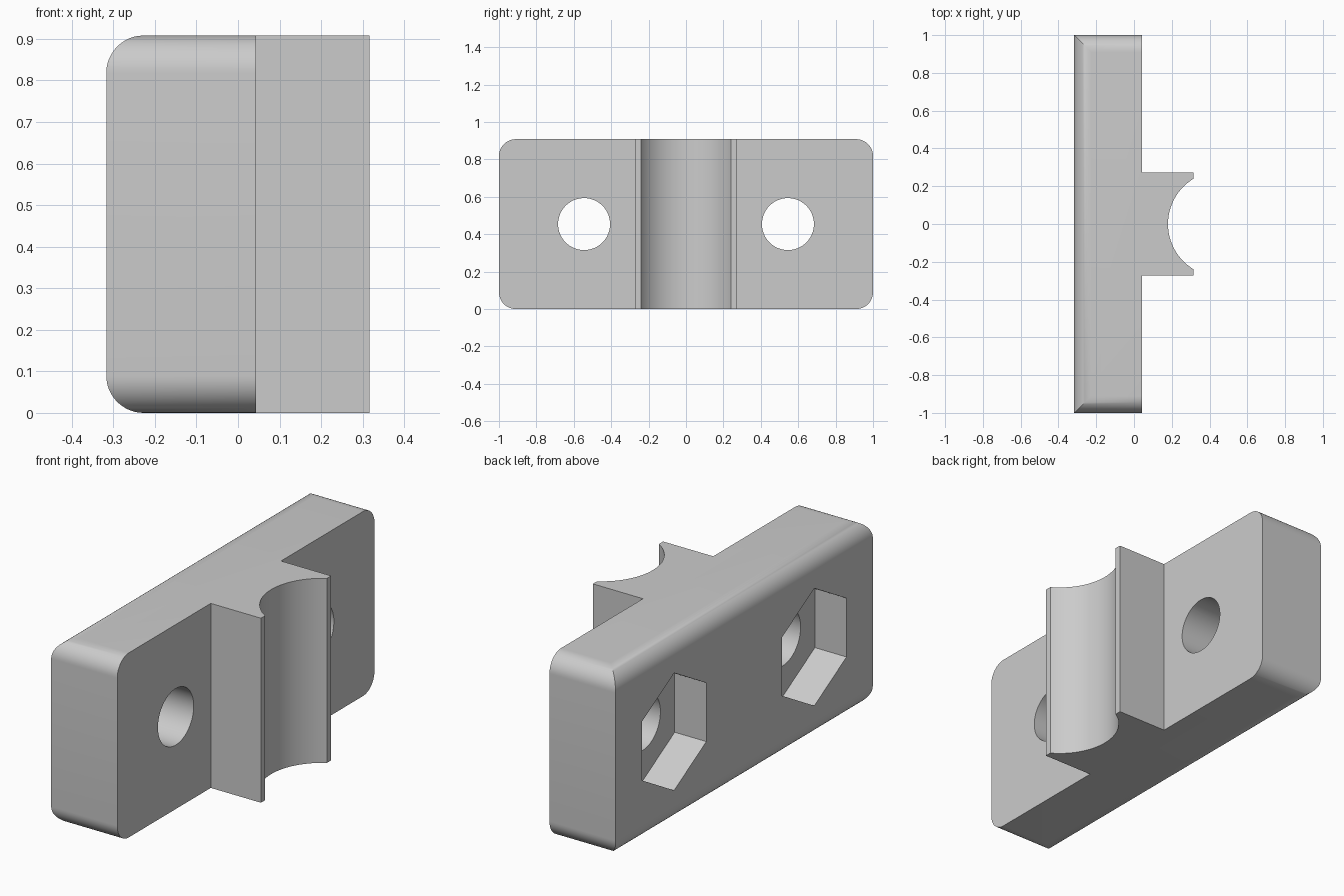
import bpy, bmesh, math
from mathutils import Matrix

if "Cube" in bpy.data.objects:
    bpy.data.objects.remove(bpy.data.objects["Cube"])

HEIGHT = 0.908
BACK, FACE, TIP = -0.317, 0.043, 0.316    # plate back, plate front, rib tip
RIB = 0.273                               # half width of rib
GROOVE_X, GROOVE_R = 0.46, 0.28           # cradle centre and radius
HOLE_Y, HOLE_R = 0.545, 0.139
HEX_R, HEX_DEPTH = 0.289, 0.172

grey = bpy.data.materials.new("grey")
grey.use_nodes = True
colour = (0.6, 0.6, 0.6, 1)
grey.diffuse_color = colour
grey.node_tree.nodes["Principled BSDF"].inputs["Base Color"].default_value = colour


def make_object(name, bm):
    bmesh.ops.recalc_face_normals(bm, faces=bm.faces)
    mesh = bpy.data.meshes.new(name)
    bm.to_mesh(mesh)
    bm.free()
    mesh.materials.append(grey)
    obj = bpy.data.objects.new(name, mesh)
    bpy.context.collection.objects.link(obj)
    return obj


def cutter(name, sides, radius, x0, x1, y):
    """Prism along x with a corner pointing up."""
    bm = bmesh.new()
    place = (Matrix.Translation(((x0 + x1) / 2, y, HEIGHT / 2))
             @ Matrix.Rotation(math.pi / 2, 4, 'Y'))
    bmesh.ops.create_cone(bm, cap_ends=True, segments=sides, radius1=radius,
                          radius2=radius, depth=x1 - x0, matrix=place)
    # Turn so that one corner lies straight above the axis
    top = max(bm.verts, key=lambda v: v.co.z).co
    turn = math.atan2(top.y - y, top.z - HEIGHT / 2)
    bmesh.ops.rotate(bm, cent=(0, y, HEIGHT / 2), verts=bm.verts,
                     matrix=Matrix.Rotation(turn, 3, 'X'))
    obj = make_object(name, bm)
    obj.hide_render = True
    return obj


# Plate and grooved rib as one plan profile, raised to full height
half_angle = math.acos((GROOVE_X - TIP) / GROOVE_R)
steps = 40
arc = []
for i in range(steps + 1):
    a = half_angle * (2 * i / steps - 1)
    arc.append((GROOVE_X - GROOVE_R * math.cos(a), GROOVE_R * math.sin(a)))
plan = ([(BACK, 1), (BACK, -1), (FACE, -1), (FACE, -RIB), (TIP, -RIB)]
        + arc + [(TIP, RIB), (FACE, RIB), (FACE, 1)])
bm = bmesh.new()
base = bm.faces.new([bm.verts.new((x, y, 0)) for x, y in plan])
raised = bmesh.ops.extrude_face_region(bm, geom=[base])["geom"]
bmesh.ops.translate(bm, vec=(0, 0, HEIGHT),
                    verts=[g for g in raised if isinstance(g, bmesh.types.BMVert)])

# Round the four plate corners
ends = [e for e in bm.edges
        if all(abs(v.co.y) > 0.99 for v in e.verts)
        and abs(e.verts[0].co.z - e.verts[1].co.z) < 0.01]
bmesh.ops.bevel(bm, geom=ends, offset=0.09, segments=12, profile=0.5, affect='EDGES')
clamp = make_object("clamp_half", bm)

# Bolt holes with hexagonal nut pockets in the back
cutters = []
for side, y in (("left", HOLE_Y), ("right", -HOLE_Y)):
    cutters.append(cutter(side + "_nut_cutter", 6, HEX_R, BACK - 0.1, BACK + HEX_DEPTH, y))
    cutters.append(cutter(side + "_bolt_cutter", 64, HOLE_R, BACK - 0.2, FACE + 0.1, y))

bpy.ops.object.select_all(action='DESELECT')
bpy.context.view_layer.objects.active = clamp
clamp.select_set(True)
for c in cutters:
    mod = clamp.modifiers.new(c.name, 'BOOLEAN')
    mod.operation, mod.solver, mod.object = 'DIFFERENCE', 'EXACT', c
    bpy.ops.object.modifier_apply(modifier=mod.name)
    bpy.data.objects.remove(c)

bpy.ops.object.shade_smooth_by_angle(angle=math.radians(30))
